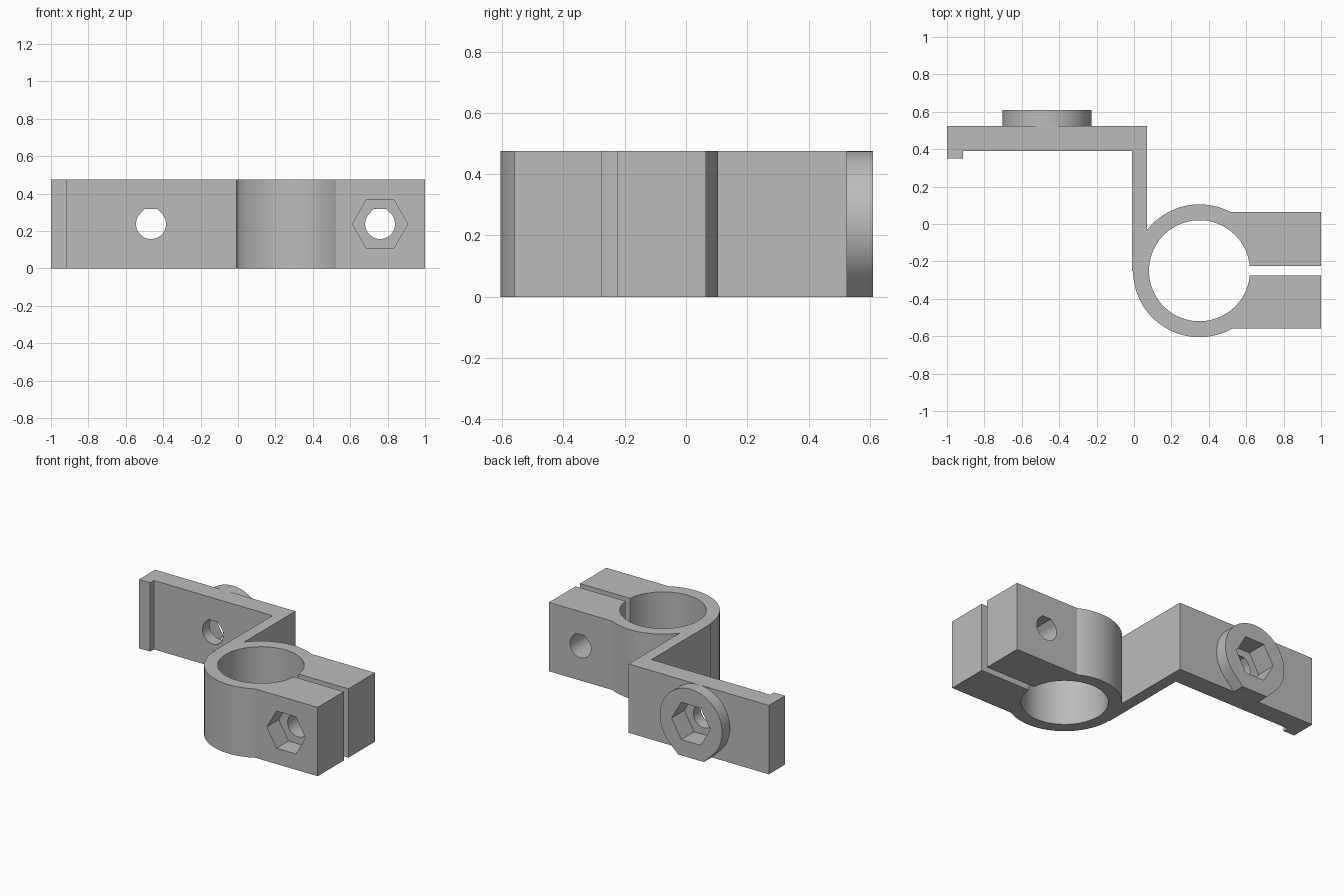
import bpy, bmesh
from math import sin, cos, asin, acos, radians, degrees, pi
from mathutils import Vector

cube = bpy.data.objects.get("Cube")
if cube:
    bpy.data.objects.remove(cube, do_unlink=True)

HEIGHT = 0.475
MID = HEIGHT / 2
RING = (0.35, -0.25)
OUTER, INNER = 0.355, 0.27

grey = bpy.data.materials.new("plain grey")
grey.use_nodes = True
grey.diffuse_color = (0.5, 0.5, 0.5, 1)
grey.node_tree.nodes["Principled BSDF"].inputs["Base Color"].default_value = (0.5, 0.5, 0.5, 1)


def arc(centre, radius, start, end, steps):
    """Points along an arc, angles in degrees."""
    angles = [radians(start + (end - start) * i / steps) for i in range(steps + 1)]
    return [(centre[0] + radius * cos(a), centre[1] + radius * sin(a)) for a in angles]


def prism(name, points, offset):
    """Closed solid swept from a planar outline along an offset."""
    bm = bmesh.new()
    face = bm.faces.new([bm.verts.new(p) for p in points])
    swept = bmesh.ops.extrude_face_region(bm, geom=[face])
    moved = [g for g in swept["geom"] if isinstance(g, bmesh.types.BMVert)]
    bmesh.ops.translate(bm, verts=moved, vec=Vector(offset))
    bmesh.ops.recalc_face_normals(bm, faces=bm.faces)
    mesh = bpy.data.meshes.new(name)
    bm.to_mesh(mesh)
    bm.free()
    mesh.materials.append(grey)
    obj = bpy.data.objects.new(name, mesh)
    bpy.context.collection.objects.link(obj)
    return obj


def along_y(name, outline, y0, y1):
    """Solid from an x-z outline, running from y0 to y1."""
    return prism(name, [(x, y0, z) for x, z in outline], (0, y1 - y0, 0))


def flat_round(x, radius, side):
    """Circle with 45 degree tangents ending in a flat on its top (1) or bottom (-1)."""
    half = radius * (2 ** 0.5 - 1)
    pts = arc((x, MID), radius, 135, 405, 72)
    pts += [(x + half, MID + radius), (x - half, MID + radius)]
    return [(px, MID + side * (pz - MID)) for px, pz in pts]


def combine(target, tool, operation):
    mod = target.modifiers.new(operation.lower(), "BOOLEAN")
    mod.operation, mod.solver, mod.object = operation, "EXACT", tool
    bpy.ops.object.select_all(action="DESELECT")
    bpy.context.view_layer.objects.active = target
    target.select_set(True)
    bpy.ops.object.modifier_apply(modifier=mod.name)
    bpy.data.objects.remove(tool, do_unlink=True)


# Bracket outline: lipped plate, web, split ring and two clamp ears
front_join = degrees(asin(0.31 / OUTER))
back_join = degrees(asin(0.315 / OUTER))
web_join = degrees(acos(-0.28 / OUTER))
slot = degrees(asin(0.025 / INNER))
outline = [(0.07, 0.525), (-1, 0.525), (-1, 0.35), (-0.915, 0.35),
           (-0.915, 0.39), (-0.01, 0.39), (-0.01, -0.25)]
outline += arc(RING, OUTER, 180, 360 - front_join, 48)
outline += [(1, -0.56), (1, -0.275)]
outline += arc(RING, INNER, 360 - slot, slot, 96)
outline += [(1, -0.225), (1, 0.065)]
outline += arc(RING, OUTER, back_join, web_join, 28)
bracket = prism("clamp_bracket", [(x, y, 0) for x, y in outline], (0, 0, HEIGHT))

# Raised boss on the back of the plate
combine(bracket, along_y("boss", flat_round(-0.465, MID, -1), 0.46, 0.61), "UNION")

# Bolt holes, each with a hexagonal nut pocket
for x, y0, y1, pocket0, pocket1 in ((-0.465, 0.3, 0.7, 0.47, 0.7),
                                    (0.76, -0.7, 0.2, -0.7, -0.43)):
    combine(bracket, along_y("bolt_hole", flat_round(x, 0.08, 1), y0, y1), "DIFFERENCE")
    hexagon = arc((x, MID), 0.148, 0, 300, 5)
    combine(bracket, along_y("nut_pocket", hexagon, pocket0, pocket1), "DIFFERENCE")

bpy.ops.object.select_all(action="DESELECT")
bracket.select_set(True)
bpy.context.view_layer.objects.active = bracket
bpy.ops.object.shade_smooth_by_angle(angle=radians(20))
